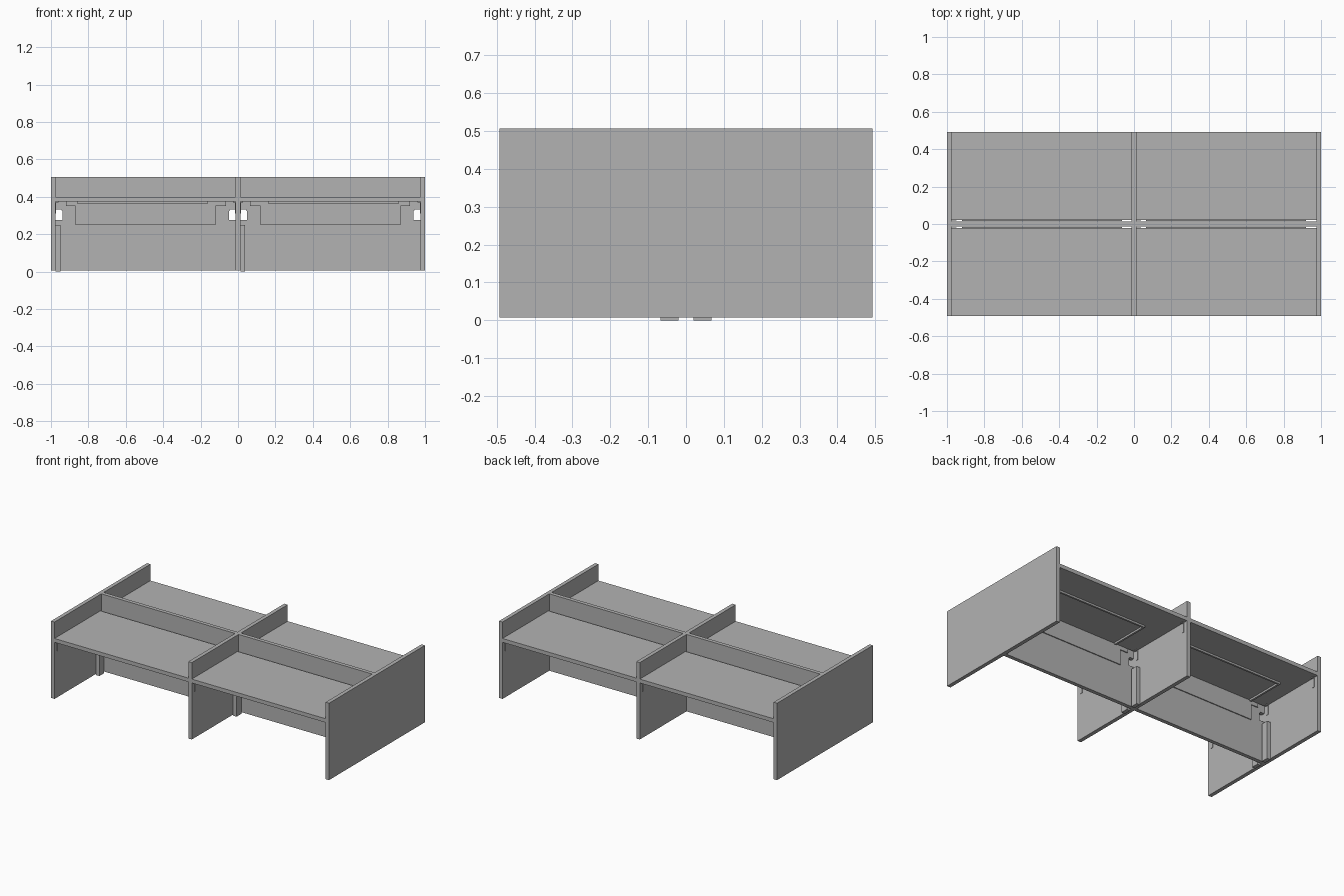
import bpy, bmesh
from mathutils import Matrix, Vector

old = bpy.data.objects.get("Cube")
if old:
    bpy.data.objects.remove(old, do_unlink=True)

grey = bpy.data.materials.new("laminate_grey")
grey.use_nodes = True
colour = (0.45, 0.45, 0.45, 1)
grey.diffuse_color = colour
grey.node_tree.nodes["Principled BSDF"].inputs["Base Color"].default_value = colour


def finish(name, bm):
    bmesh.ops.recalc_face_normals(bm, faces=bm.faces)
    mesh = bpy.data.meshes.new(name)
    bm.to_mesh(mesh)
    bm.free()
    mesh.materials.append(grey)
    obj = bpy.data.objects.new(name, mesh)
    bpy.context.collection.objects.link(obj)
    return obj


def box(name, x, y, z):
    """Box from (min, max) ranges, in any order."""
    lo = Vector([min(r) for r in (x, y, z)])
    hi = Vector([max(r) for r in (x, y, z)])
    bm = bmesh.new()
    matrix = Matrix.Translation((lo + hi) / 2) @ Matrix.Diagonal((*(hi - lo), 1))
    bmesh.ops.create_cube(bm, size=1, matrix=matrix)
    return finish(name, bm)


def upright(name, outline, y0, y1):
    """Extrude an (x, z) outline along y."""
    bm = bmesh.new()
    face = bm.faces.new([bm.verts.new((x, y0, z)) for x, z in outline])
    ext = bmesh.ops.extrude_face_region(bm, geom=[face])
    moved = [v for v in ext["geom"] if isinstance(v, bmesh.types.BMVert)]
    bmesh.ops.translate(bm, verts=moved, vec=(0, y1 - y0, 0))
    return finish(name, bm)


DEPTH, BASE, TOP = 0.493, 0.007, 0.507
HALF = 0.0125            # half a board thickness
DESK_LOW, DESK_HIGH = 0.375, 0.4
EDGE = 0.006             # edge banding width

# Upright partitions with edge banding
for name, cx in (("right", -1 + HALF), ("middle", 0), ("left", 1 - HALF)):
    xs = (cx - HALF, cx + HALF)
    box(name + "_partition", xs, (EDGE - DEPTH, DEPTH - EDGE), (BASE + EDGE, TOP - EDGE))
    for z in (BASE, TOP - EDGE):
        box(name + "_horizontal_edging", xs, (-DEPTH, DEPTH), (z, z + EDGE))
    for s in (-1, 1):
        box(name + "_vertical_edging", xs, (s * DEPTH, s * (DEPTH - EDGE)), (BASE + EDGE, TOP - EDGE))

# Screw caps on the outer faces
for sx in (-1, 1):
    for y in (-0.46, 0.46):
        box("screw_cap", (sx * 0.999, sx), (y - 0.002, y + 0.002), (0.18, 0.184))

for bay in (-1, 1):
    inner, outer = HALF, 1 - 2 * HALF
    x_min, x_max = sorted((bay * inner, bay * outer))

    # Spine board with cable notches at both ends
    n, low, mid, high = 0.036, 0.275, 0.322, 0.332
    outline = [(x_min, BASE), (x_max, BASE),
               (x_max, low), (x_max - n, low), (x_max - n, mid),
               (x_max - n + 0.008, high), (x_max, high),
               (x_max, TOP), (x_min, TOP),
               (x_min, high), (x_min + n - 0.008, high),
               (x_min + n, mid), (x_min + n, low), (x_min, low)]
    upright("spine_board", outline, -HALF, HALF)

    for side in (-1, 1):
        # Desktop, leaving a narrow cable gap at the spine
        box("desktop", (x_min, x_max), (side * 0.022, side * DEPTH), (DESK_LOW, DESK_HIGH))

        # Hanging modesty panel and its end tabs
        box("modesty_panel", (bay * 0.12, bay * 0.87), (side * 0.016, side * 0.022), (0.25, DESK_LOW))
        for a, b in ((0.065, 0.12), (0.87, 0.92)):
            box("modesty_tab", (bay * a, bay * b), (side * 0.016, side * 0.022), (0.35, DESK_LOW))

        # Frame rails beneath the desktop
        for x in (0.16, 0.85):
            box("cross_rail", (bay * x, bay * (x + 0.012)), (side * 0.03, side * 0.28), (0.363, DESK_LOW))
        box("long_rail", (bay * 0.16, bay * 0.862), (side * 0.28, side * 0.292), (0.363, DESK_LOW))

        # Cable riser post on one end of each bay
        box("cable_post", (x_min, x_min + 0.025), (side * 0.02, side * 0.068), (0, 0.25))

        # Support brackets on the partitions, front and rear of each desktop
        for x, inward in ((x_min, 1), (x_max, -1)):
            for y in (0.035, 0.45):
                box("bracket_plate", (x, x + inward * 0.003), (side * y, side * (y + 0.016)), (0.31, DESK_LOW))
                box("bracket_shelf", (x, x + inward * 0.014), (side * y, side * (y + 0.016)), (0.37, DESK_LOW))
